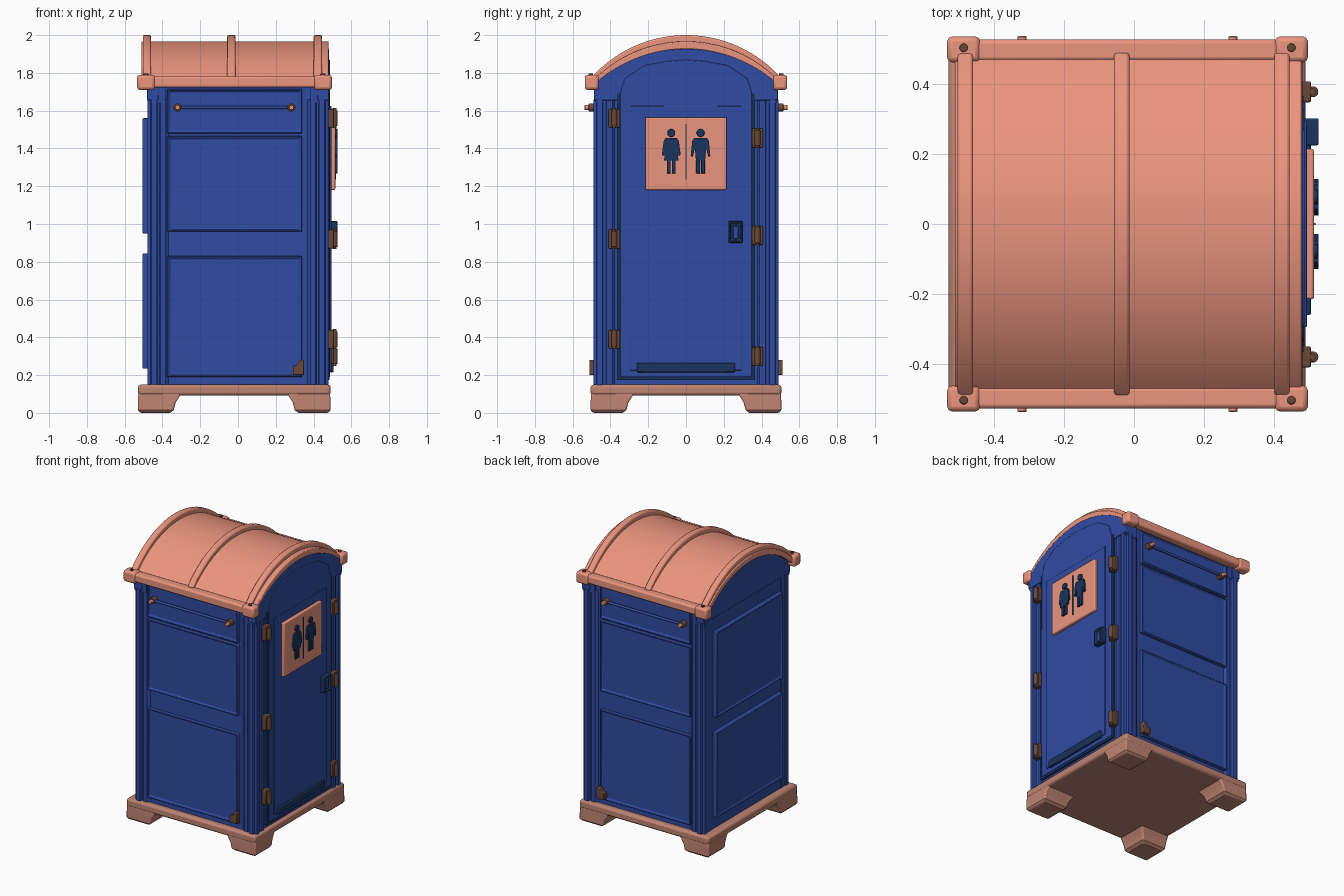
import bpy, bmesh, math
from mathutils import Vector

if "Cube" in bpy.data.objects:
    bpy.data.objects.remove(bpy.data.objects["Cube"])


def material(name, rgb):
    m = bpy.data.materials.new(name)
    m.diffuse_color = (*rgb, 1)
    m.use_nodes = True
    m.node_tree.nodes["Principled BSDF"].inputs["Base Color"].default_value = m.diffuse_color
    return m


PINK = material("pink_plastic", (0.83, 0.30, 0.21))
BASE = material("dull_pink", (0.52, 0.23, 0.17))
BLUE = material("blue_plastic", (0.03, 0.07, 0.36))
NAVY = material("dark_blue", (0.01, 0.035, 0.11))
BROWN = material("brown_metal", (0.14, 0.065, 0.04))


def finish(name, bm, mat, bevel=0.0):
    bmesh.ops.recalc_face_normals(bm, faces=bm.faces)
    me = bpy.data.meshes.new(name)
    bm.to_mesh(me)
    bm.free()
    me.materials.append(mat)
    ob = bpy.data.objects.new(name, me)
    bpy.context.collection.objects.link(ob)
    if bevel:
        b = ob.modifiers.new("bevel", 'BEVEL')
        b.width, b.segments, b.limit_method = bevel, 2, 'ANGLE'
        b.angle_limit = math.radians(40)
    return ob


def place(axis, p, d):
    return {'x': (d, p[0], p[1]), 'y': (p[0], d, p[1]), 'z': (p[0], p[1], d)}[axis]


def prism(name, pts, axis, lo, hi, mat, bevel=0.0, inset=None):
    """Extrude a 2D outline along an axis; inset = (side, width, depth) recesses one end."""
    bm = bmesh.new()
    a, b = ([bm.verts.new(place(axis, p, d)) for p in pts] for d in (lo, hi))
    ends = {-1: bm.faces.new(a[::-1]), 1: bm.faces.new(b)}
    n = len(pts)
    for i in range(n):
        bm.faces.new((a[i], a[(i + 1) % n], b[(i + 1) % n], b[i]))
    if inset:
        bmesh.ops.recalc_face_normals(bm, faces=bm.faces)
        side, width, depth = inset
        face = [ends[side]]
        bmesh.ops.inset_region(bm, faces=face, thickness=width)
        bmesh.ops.inset_region(bm, faces=face, thickness=0.006, depth=-depth)
    return finish(name, bm, mat, bevel)


def rect(u0, u1, v0, v1):
    return [(u0, v0), (u1, v0), (u1, v1), (u0, v1)]


def box(name, x0, x1, y0, y1, z0, z1, mat, bevel=0.0):
    return prism(name, rect(x0, x1, y0, y1), 'z', z0, z1, mat, bevel)


def circle(u, v, r, n=20):
    return [(u + r * math.cos(i * math.tau / n), v + r * math.sin(i * math.tau / n)) for i in range(n)]


def arc(half, z0, z1, n=36):
    """Circular arch from (+half, z0) over (0, z1) to (-half, z0)."""
    s = z1 - z0
    r = (half * half + s * s) / (2 * s)
    a = math.asin(half / r)
    return [(r * math.sin(a - 2 * a * i / n), z1 - r + r * math.cos(a - 2 * a * i / n)) for i in range(n + 1)]


def arch_band(name, outer, inner, x0, x1, mat, bevel):
    """Arched strip made of quads between two arcs."""
    bm = bmesh.new()
    rows = [[bm.verts.new((x, *p)) for p in pts]
            for pts, x in ((outer, x0), (outer, x1), (inner, x1), (inner, x0))]
    for k in range(4):
        r, s = rows[k], rows[(k + 1) % 4]
        for i in range(len(r) - 1):
            bm.faces.new((r[i], r[i + 1], s[i + 1], s[i]))
    for i in (0, -1):
        bm.faces.new([r[i] for r in rows])
    return finish(name, bm, mat, bevel)


# Base slab and four tapered feet
box("base_slab", -0.53, 0.49, -0.505, 0.505, 0.092, 0.15, BASE, 0.015)
for sx in (-1, 1):
    for sy in (-1, 1):
        bm = bmesh.new()
        rings = []
        for z, w, out in ((0, 0.17, 0.012), (0.015, 0.19, 0), (0.055, 0.20, 0), (0.11, 0.235, 0.003)):
            ring = []
            for u, v in ((0, 0), (1, 0), (1, 1), (0, 1)):
                x = -0.02 + sx * (0.51 - (w if u else out))
                y = sy * (0.505 - (w if v else out))
                ring.append(bm.verts.new((x, y, z)))
            rings.append(ring)
        for a, b in zip(rings, rings[1:]):
            for i in range(4):
                bm.faces.new((a[i], a[(i + 1) % 4], b[(i + 1) % 4], b[i]))
        bm.faces.new(rings[0])
        bm.faces.new(rings[-1])
        finish("base_foot", bm, BASE, 0.008)

# Cabin body with arched top, and the thicker arched ends
prism("cabin_body", [(-0.465, 0.13), (0.465, 0.13)] + arc(0.465, 1.74, 1.925), 'x', -0.475, 0.468, BLUE)
for x0, x1 in ((-0.482, -0.42), (0.42, 0.482)):
    prism("end_arch", [(-0.488, 1.655), (0.488, 1.655)] + arc(0.488, 1.74, 1.928), 'x', x0, x1, BLUE, 0.004)

# Fluted corner posts
POST = [(.36, .36), (.36, .46), (.385, .478), (.41, .478), (.415, .468), (.425, .468), (.43, .49), (.458, .49),
        (.463, .475), (.48, .472), (.48, .442), (.466, .438), (.466, .425), (.477, .42), (.477, .39), (.46, .37)]
for sx in (-1, 1):
    for sy in (-1, 1):
        prism("corner_post", [(sx * x, sy * y) for x, y in POST], 'z', 0.14, 1.66, BLUE)
        box("post_head", *sorted((sx * .385, sx * .478)), *sorted((sy * .44, sy * .482)), 1.64, 1.74, BLUE)

# Raised wall panels on both long sides, with towel-style rail and corner bracket
for s in (-1, 1):
    lo, hi = sorted((s * 0.455, s * 0.487))
    for z0, z1 in ((0.19, 0.83), (0.96, 1.465), (1.48, 1.715)):
        prism("side_panel", rect(-0.375, 0.34, z0, z1), 'y', lo, hi, BLUE, 0.006, (s, 0.014, 0.01))
    for x in (-0.32, 0.283):
        prism("rail_flange", circle(x, 1.617, 0.022), 'y', *sorted((s * 0.47, s * 0.515)), BROWN, 0.004)
        prism("rail_knob", circle(x, 1.617, 0.013), 'y', *sorted((s * 0.51, s * 0.537)), PINK, 0.003)
    prism("rail_bar", circle(s * 0.5, 1.617, 0.009, 12), 'x', -0.32, 0.283, BLUE)
    prism("corner_bracket", [(.29, .20), (.35, .20), (.35, .28), (.325, .28), (.31, .25), (.29, .25)],
          'y', *sorted((s * 0.475, s * 0.512)), BROWN, 0.004)

# Back wall panels
for z0, z1 in ((0.235, 0.845), (0.95, 1.56)):
    prism("back_panel", rect(-0.375, 0.375, z0, z1), 'x', -0.505, -0.465, BLUE, 0.008, (-1, 0.016, 0.008))

# Arched door frame, door leaf and kick plate
HALF = [(.35, .19), (.35, 1.69), (.325, 1.77), (.22, 1.84), (.10, 1.862)]
frame = HALF + [(0, 1.87)] + [(-y, z) for y, z in HALF[::-1]]
prism("door_frame", frame, 'x', 0.46, 0.488, BLUE, 0.004)
prism("door_leaf", rect(-0.295, 0.295, 0.225, 1.625), 'x', 0.48, 0.494, BLUE, 0.003)
for s in (-1, 1):
    box("door_seal", 0.46, 0.484, *sorted((s * 0.35, s * 0.366)), 0.19, 1.69, NAVY)
box("door_sill", 0.46, 0.484, -0.366, 0.366, 0.175, 0.192, NAVY)
box("kick_plate", 0.485, 0.506, -0.26, 0.26, 0.215, 0.265, NAVY, 0.005)

# Latch
prism("latch", rect(0.225, 0.302, 0.90, 1.015), 'x', 0.485, 0.528, NAVY, 0.006, (1, 0.014, 0.015))
box("latch_lever", 0.505, 0.523, 0.25, 0.277, 0.92, 0.99, BLUE, 0.004)

# Hinges: two leaves with a pin between
for y, heights in ((-0.38, (1.56, 0.92, 0.39)), (0.378, (1.455, 0.94, 0.30))):
    for z in heights:
        box("hinge_leaf", 0.465, 0.506, y - 0.03, y + 0.03, z - 0.05, z + 0.05, BROWN, 0.005)
        prism("hinge_pin", circle(0.511, y, 0.016, 14), 'z', z - 0.042, z + 0.042, BROWN, 0.003)
        for dz in (-0.046, 0.046):
            prism("hinge_cap", circle(0.511, y, 0.01, 12), 'z', z + dz - 0.007, z + dz + 0.007, BROWN)

# Sign with two figures and a divider
box("sign_plate", 0.488, 0.515, -0.215, 0.215, 1.18, 1.565, PINK, 0.007)
box("sign_divider", 0.51, 0.519, -0.003, 0.003, 1.235, 1.53, NAVY)
TORSOS = ((-0.078, [(.03, 1.455), (.04, 1.44), (.05, 1.365), (.038, 1.36), (.034, 1.385), (.038, 1.335)]),
          (0.077, [(.034, 1.455), (.044, 1.44), (.052, 1.36), (.041, 1.355), (.03, 1.40), (.024, 1.335)]))
for yc, half in TORSOS:
    outline = [(yc + y, z) for y, z in half] + [(yc - y, z) for y, z in half[::-1]]
    prism("figure_torso", outline, 'x', 0.51, 0.527, NAVY)
    prism("figure_head", circle(yc, 1.482, 0.021), 'x', 0.51, 0.527, NAVY, 0.003)
    for s in (-1, 1):
        y = yc + s * 0.013
        box("figure_leg", 0.51, 0.527, y - 0.010, y + 0.010, 1.268, 1.34, NAVY, 0.002)

# Roof shell and three ribs
arch_band("roof_shell", arc(0.495, 1.755, 1.967), arc(0.465, 1.735, 1.925), -0.512, 0.48, PINK, 0.006)
for x in (-0.482, -0.035, 0.423):
    arch_band("roof_rib", arc(0.492, 1.785, 2.0), arc(0.47, 1.755, 1.955), x - 0.022, x + 0.022, PINK, 0.008)

# Eaves beams with corner blocks and screws
for s in (-1, 1):
    box("eaves_beam", -0.52, 0.48, *sorted((s * 0.465, s * 0.528)), 1.722, 1.782, PINK, 0.012)
    for x in (-0.487, 0.45):
        box("eaves_block", x - 0.047, x + 0.047, *sorted((s * 0.462, s * 0.536)), 1.71, 1.79, PINK, 0.014)
        prism("eaves_screw", circle(x, s * 0.504, 0.012, 14), 'z', 1.78, 1.798, BROWN, 0.003)

# Smooth curved surfaces, keep hard edges
bpy.ops.object.select_all(action='DESELECT')
for ob in bpy.context.scene.objects:
    ob.select_set(True)
    bpy.context.view_layer.objects.active = ob
bpy.ops.object.shade_smooth_by_angle(angle=math.radians(32))
